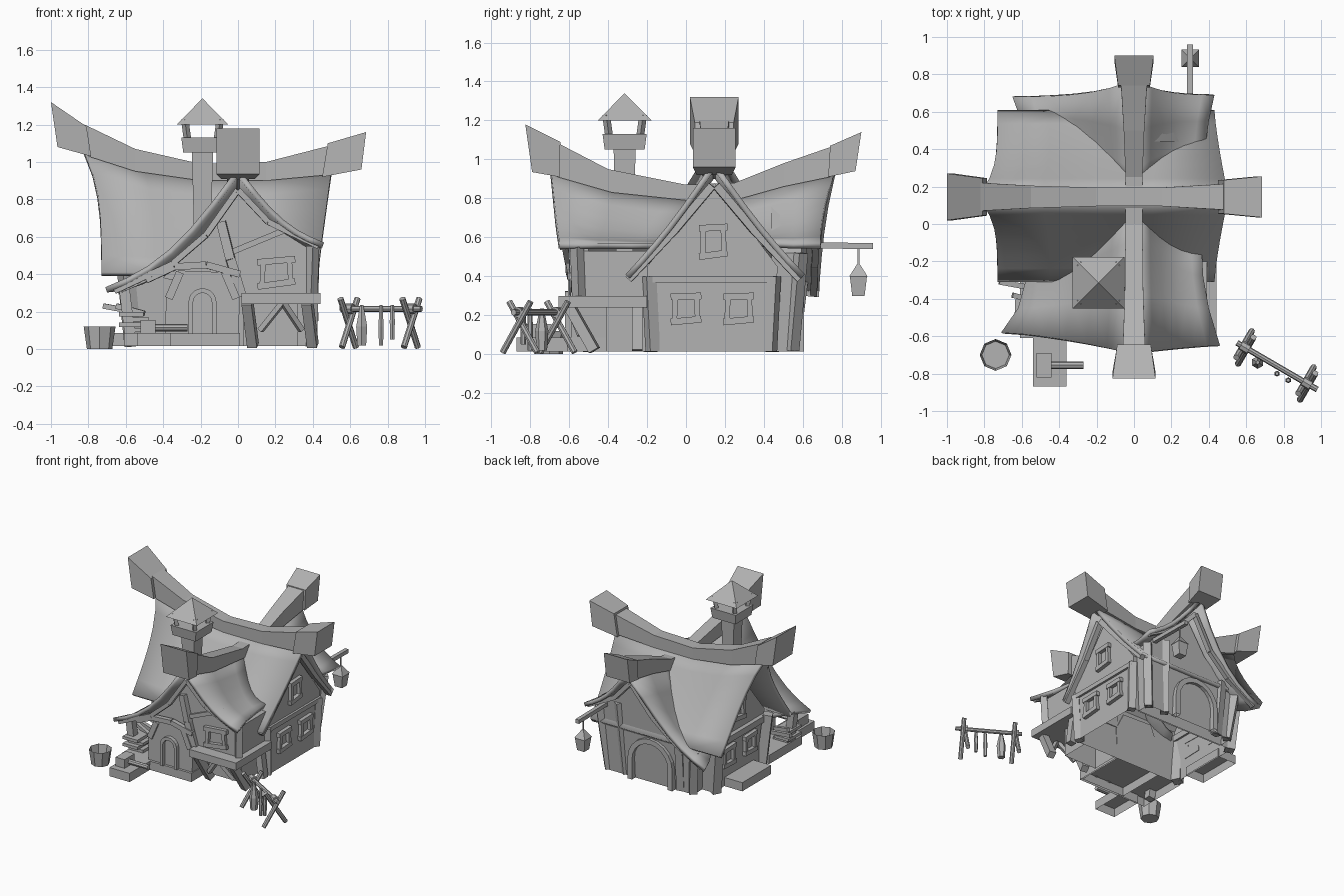
import bpy, bmesh
from math import sin, cos, pi, radians
from mathutils import Vector, Matrix

if "Cube" in bpy.data.objects:
    bpy.data.objects.remove(bpy.data.objects["Cube"], do_unlink=True)

grey = bpy.data.materials.new("plain grey")
grey.use_nodes = True
grey.diffuse_color = (.45, .45, .45, 1)
grey.node_tree.nodes["Principled BSDF"].inputs["Base Color"].default_value = grey.diffuse_color


def finish(name, bm, recalc=True):
    if recalc:
        bmesh.ops.recalc_face_normals(bm, faces=bm.faces[:])
    mesh = bpy.data.meshes.new(name)
    bm.to_mesh(mesh)
    bm.free()
    mesh.materials.append(grey)
    obj = bpy.data.objects.new(name, mesh)
    bpy.context.collection.objects.link(obj)
    return obj


def open_ground(bm):
    """Leave the underside of anything standing on the ground open."""
    bmesh.ops.recalc_face_normals(bm, faces=bm.faces[:])
    under = [f for f in bm.faces if all(v.co.z < .02 for v in f.verts)]
    bmesh.ops.delete(bm, geom=under, context='FACES')


def smooth(obj):
    bpy.ops.object.select_all(action='DESELECT')
    obj.select_set(True)
    bpy.context.view_layer.objects.active = obj
    bpy.ops.object.shade_smooth_by_angle(angle=radians(35))


def box(name, low, high):
    bm = bmesh.new()
    bmesh.ops.create_cube(bm, size=1)
    for v in bm.verts:
        v.co = [low[i] if v.co[i] < 0 else high[i] for i in range(3)]
    open_ground(bm)
    return finish(name, bm, False)


def rod(name, start, end, radius, end_radius=None, sides=4):
    """Tapered bar between two points."""
    start, end = Vector(start), Vector(end)
    axis = end - start
    turn = Matrix.Rotation(pi / 4 if sides == 4 else 0, 4, 'Z')
    place = Matrix.Translation((start + end) / 2) @ axis.to_track_quat('Z', 'Y').to_matrix().to_4x4() @ turn
    bm = bmesh.new()
    bmesh.ops.create_cone(bm, cap_ends=True, segments=sides, radius1=radius,
                          radius2=radius if end_radius is None else end_radius,
                          depth=axis.length, matrix=place)
    return finish(name, bm)


def bars(name, points, radius):
    for a, b in zip(points, points[1:]):
        rod(name, a, b, radius)


def prism(name, outline, axis, near, far):
    """Extrude a flat outline along x or y."""
    bm = bmesh.new()
    put = (lambda p: (near, *p)) if axis == 'x' else (lambda p: (p[0], near, p[1]))
    face = bm.faces.new([bm.verts.new(put(p)) for p in outline])
    grown = bmesh.ops.extrude_face_region(bm, geom=[face])["geom"]
    shift = Vector((far - near, 0, 0) if axis == 'x' else (0, far - near, 0))
    bmesh.ops.translate(bm, verts=[g for g in grown if isinstance(g, bmesh.types.BMVert)], vec=shift)
    open_ground(bm)
    return finish(name, bm, False)


def loft(name, sections, axis, centre):
    """Beam from sections: top position, top z, bottom position, bottom z, half width."""
    bm = bmesh.new()
    rings = []
    for tp, tz, bp, bz, w in sections:
        corners = [(tp, -w, tz), (tp, w, tz), (bp, w, bz), (bp, -w, bz)]
        rings.append([bm.verts.new((p, centre + s, z) if axis == 'x' else (centre + s, p, z))
                      for p, s, z in corners])
    for a, b in zip(rings, rings[1:]):
        for i in range(4):
            bm.faces.new((a[i], a[i - 1], b[i - 1], b[i]))
    bm.faces.new(rings[0])
    bm.faces.new(rings[-1])
    return finish(name, bm)


def roof(name, ridge, eave, sag, curls, steps=6):
    """Curved sheet from a ridge line to an eave line; curls bend the gable edges."""
    bm = bmesh.new()
    rows = []
    for k in range(steps + 1):
        t = k / steps
        row = []
        for r, e, curl in zip(ridge, eave, curls):
            p = Vector(r).lerp(Vector(e), t)
            along = 0 if abs(r[0] - e[0]) < abs(r[1] - e[1]) else 1
            p[along] = e[along] + (r[along] - e[along]) * (1 - t) ** curl
            p.z -= sag * sin(pi * t)
            row.append(bm.verts.new(p))
        rows.append(row)
    for a, b in zip(rows, rows[1:]):
        for i in range(len(a) - 1):
            bm.faces.new((a[i], a[i + 1], b[i + 1], b[i]))
    bm.normal_update()
    if sum(f.normal.z for f in bm.faces) < 0:
        bmesh.ops.reverse_faces(bm, faces=bm.faces[:])
    obj = finish(name, bm, False)
    thick = obj.modifiers.new("thickness", 'SOLIDIFY')
    thick.thickness, thick.offset = .03, -1
    smooth(obj)


def window(name, centre, across, width, height, tilt=0):
    """Crooked frame: wide rails and narrower leaning stiles."""
    c, u, up = Vector(centre), Vector(across), Vector((0, 0, 1))
    at = lambda s, t: c + u * (s * width / 2) + up * (t * height / 2 + s * tilt)
    for t in (-1, 1):
        rod(name + "_rail", at(-1.12, t), at(1.12, t * .92), .024)
    for s in (-1, 1):
        rod(name + "_stile", at(s * .85, -1), at(s * .78, 1), .019)


def arch(name, x, base, half, straight, thick, near, far):
    """Round-topped frame facing along y."""
    def side(w):
        curve = [(x + w * cos(pi * i / 10), straight + w * sin(pi * i / 10)) for i in range(11)]
        return [(x + w, base)] + curve + [(x - w, base)]
    prism(name, side(half) + side(half - thick)[::-1], 'y', near, far)


# Roof sheets: main roof along x, crossing wing along y
ridge_x = [(-.82, 1.06), (-.5, .96), (-.2, .92), (.1, .92), (.5, .96)]
eave_x = [-.73, -.45, -.2, .1, .43]
for label, ry, ey in (("front", .12, -.31), ("back", .17, .61)):
    roof("main_roof_" + label, [(x, ry, z) for x, z in ridge_x], [(x, ey, .41) for x in eave_x], .025,
         [4, 4, 2, 1.3, 1.3])
front_ridge = [(-.69, .93), (-.37, .84), (-.1, .8), (.1, .79)]
back_ridge = [(.76, .93), (.5, .87), (.3, .81), (.2, .79)]
wings = (
    ("front_left", front_ridge, -.03, [(-.71, -.58, .33), (-.62, -.45, .34), (-.57, -.27, .37), (-.5, -.15, .4)], .1, 1.5),
    ("front_right", front_ridge, .03, [(.46, -.65, .57), (.4, -.45, .57), (.37, -.28, .57), (.36, -.1, .57)], .06, 1.5),
    ("back_left", back_ridge, -.03, [(-.65, .68, .32), (-.61, .57, .33), (-.55, .45, .37), (-.5, .35, .4)], .1, 3),
    ("back_right", back_ridge, .03, [(.43, .69, .57), (.4, .55, .57), (.38, .4, .58), (.36, .25, .58)], .05, 3))
for label, ridge, x, eave, sag, curl in wings:
    roof("wing_roof_" + label, [(x, y, z) for y, z in ridge], eave, sag, [curl] * 4)

# Ridge beams with heavy block ends
loft("main_ridge", [(-.82, 1.2, -.8, 1.03, .075), (-.55, 1.07, -.55, .95, .06), (-.2, .99, -.2, .9, .05),
                    (.15, 1, .15, .9, .05), (.5, 1.09, .47, .93, .07)], 'x', .145)
loft("left_ridge_block", [(-1, 1.32, -.965, 1.08, .125), (-.81, 1.19, -.785, 1.03, .1)], 'x', .145)
loft("right_ridge_block", [(.48, 1.1, .45, .92, .09), (.685, 1.16, .66, .96, .11)], 'x', .145)
loft("wing_ridge", [(-.67, 1.09, -.66, .91, .06), (-.4, .95, -.38, .83, .05), (0, .87, 0, .79, .045),
                    (.25, .88, .25, .79, .045), (.5, .98, .5, .86, .055), (.76, 1.07, .74, .91, .07)], 'y', 0)
loft("front_ridge_block", [(-.825, 1.18, -.79, .935, .115), (-.645, 1.09, -.65, .91, .09)], 'y', 0)
loft("back_ridge_block", [(.74, 1.07, .73, .91, .085), (.9, 1.14, .87, .94, .105)], 'y', 0)

# Main body and its gable ends
prism("main_body", [(-.19, .015), (.45, .015), (.47, .45), (.145, .88), (-.2, .45)], 'x', -.56, .4)
rod("storey_beam", (.4, -.19, .385), (.4, .47, .385), .025)
for s in (-1, 1):
    bars("bargeboard", [(.445, .145 + s * .01, .865), (.425, .145 + s * .2, .64), (.41, .145 + s * .44, .385)], .028)
for y, lean in ((-.17, -.02), (.43, .02)):
    rod("right_post", (.385, y, .015), (.395, y + lean, .4), .04)
    rod("left_post", (-.56, y, .015), (-.6, y + lean, .42), .05)
rod("left_storey_beam", (-.57, -.2, .39), (-.57, .48, .39), .035)
for y in (.0, .27):
    window("right_window", (.413, y, .235), (0, 1, 0), .14, .13, .004)
    window("left_window", (-.573, y, .25), (0, 1, 0), .14, .13)
for x in (.413, -.573):
    window("gable_window", (x, .14, .58), (0, 1, 0), .13, .145, .006)

# Front wing: gable, jettied room, recessed ground floor
prism("front_gable", [(-.4, .38), (-.35, .45), (-.18, .61), (0, .85), (.15, .68), (.39, .53), (.39, .28), (0, .28)],
      'y', -.56, -.5)
box("jetty_room", (0, -.55, .28), (.39, -.19, .53))
box("jetty_floor", (.02, -.655, .24), (.44, -.2, .3))
box("ground_floor", (.03, -.41, .015), (.32, -.19, .25))
for x, y in ((.05, -.6), (.37, -.6), (.37, -.25)):
    rod("jetty_leg", (x + .03, y + .13 * (y < -.5), .02), (x, y, .25), .038)
for a, b in ((.12, .24), (.34, .24)):
    rod("jetty_brace", (a, -.54, .1), (b, -.6, .25), .02)
bars("gable_post", [(-.09, -.57, .68), (-.04, -.575, .48), (.02, -.57, .28)], .035)
rod("right_gable_post", (.39, -.55, .28), (.4, -.56, .55), .035)
rod("gable_brace", (-.03, -.565, .52), (.26, -.565, .64), .022)
window("front_window", (.205, -.573, .41), (1, 0, 0), .18, .13, .01)

# Door bay, deck and steps
prism("door_bay", [(-.39, .015), (-.385, .27), (-.32, .42), (-.06, .41), (.01, .27), (0, .015)], 'y', -.59, -.19)
arch("door_frame", -.19, .08, .075, .25, .025, -.62, -.58)
bars("door_lintel", [(-.49, -.58, .37), (-.34, -.6, .44), (-.17, -.6, .45), (.01, -.59, .4)], .026)
for x, lean in ((-.37, .06), (-.01, -.06)):
    rod("bay_post", (x, -.585, .27), (x + lean, -.585, .41), .03)
box("deck", (-.61, -.61, .015), (.01, -.19, .085))
box("front_step", (-.54, -.87, .015), (-.36, -.6, .085))
box("side_step", (-.72, -.06, .015), (-.55, .31, .085))
rod("porch_post", (-.57, -.5, .015), (-.61, -.5, .34), .04)
rod("porch_beam", (-.63, -.53, .32), (-.38, -.54, .43), .028)

# Back wing, its wall leaning outward with height
back = prism("back_gable", [(-.46, .015), (.33, .015), (.37, .52), (0, .85), (-.18, .6), (-.35, .46), (-.48, .38)],
             'y', .44, .56)
for v in back.data.vertices:
    if v.co.y > .5:
        v.co.y += .06 * v.co.z
arch("back_arch", -.1, .015, .2, .18, .04, .55, .605)
for a, b, top in ((-.44, -.48, .38), (.31, .36, .52), (-.34, -.35, .45), (.16, .19, .6)):
    rod("back_post", (a, .54, .02), (b, .585, top), .042)
bars("back_barge", [(-.6, .655, .31), (-.35, .66, .455), (-.17, .67, .61), (0, .7, .85), (.16, .67, .68),
                    (.41, .66, .55)], .024)
bars("front_barge", [(-.66, -.57, .31), (-.35, -.6, .455), (-.17, -.63, .61), (0, -.65, .85), (.16, -.64, .68),
                     (.43, -.63, .55)], .022)

# Chimney with a small roofed top
cx, cy = -.19, -.315
rod("chimney_stack", (cx, cy, .45), (cx, cy, 1.06), .058, .08)
rod("chimney_collar", (cx, cy, 1.05), (cx, cy, 1.13), .145, .16)
for sx in (-1, 1):
    for sy in (-1, 1):
        rod("chimney_post", (cx + sx * .08, cy + sy * .08, 1.12), (cx + sx * .095, cy + sy * .095, 1.23), .02)
rod("chimney_cap", (cx, cy, 1.2), (cx, cy, 1.34), .195, 0)

# Tub: hollow eight-sided bucket
tub = rod("tub", (-.74, -.7, 0), (-.74, -.7, .12), .068, .085, 8)
bm = bmesh.new()
bm.from_mesh(tub.data)
top = max(bm.faces, key=lambda f: f.calc_center_median().z)
bmesh.ops.inset_region(bm, faces=[top], thickness=.012)
bmesh.ops.translate(bm, verts=top.verts[:], vec=(0, 0, -.08))
bm.to_mesh(tub.data)
bm.free()

# Mallet on the step, boards beside the porch
box("mallet_head", (-.52, -.82, .085), (-.44, -.69, .155))
rod("mallet_handle", (-.45, -.755, .115), (-.27, -.755, .115), .02, sides=8)
for i in range(4):
    shift = .015 * (-1) ** i
    box("stacked_board", (-.62 + shift, -.55 + shift, .09 + i * .028), (-.49 + shift, -.42 - shift, .113 + i * .028))
for y in (-.31, -.38):
    rod("leaning_plank", (-.72 - (y + .31), y, .23), (-.5, y - .04, .19), .02)

# Drying rack: two crossed trestles, pole and hanging goods
a, b = Vector((.55, -.635, .215)), Vector((.98, -.885, .215))
along = (b - a).normalized()
cross = Vector((-along.y, along.x, 0))
rod("rack_pole", a, b, .016, sides=8)
for t in (.1, .87):
    foot = a.lerp(b, t)
    for s in (-1, 1):
        base = foot - cross * s * .095 + along * s * .012
        peak = foot + cross * s * .07 + along * s * .012
        rod("rack_leg", (base.x, base.y, .01), (peak.x, peak.y, .27), .017, sides=8)
    rod("rack_binding", foot - along * .025, foot + along * .025, .028, sides=8)
for t, low, wide in ((.3, .02, .034), (.54, .02, .016), (.68, .05, .016)):
    p = a.lerp(b, t) - cross * .035
    rod("hanging_goods", (p.x, p.y, low), (p.x, p.y, low + .1), wide * .8, wide, 6)
    rod("hanging_neck", (p.x, p.y, low + .1), (p.x, p.y, .235), wide, .01, 6)

# Lantern on a bracket behind
rod("lantern_arm", (.3, .58, .56), (.3, .96, .555), .022)
rod("lantern_cord", (.3, .885, .45), (.3, .885, .55), .006)
rod("lantern_body", (.3, .885, .3), (.3, .885, .4), .045, .062)
rod("lantern_lid", (.3, .885, .4), (.3, .885, .46), .066, .012)
